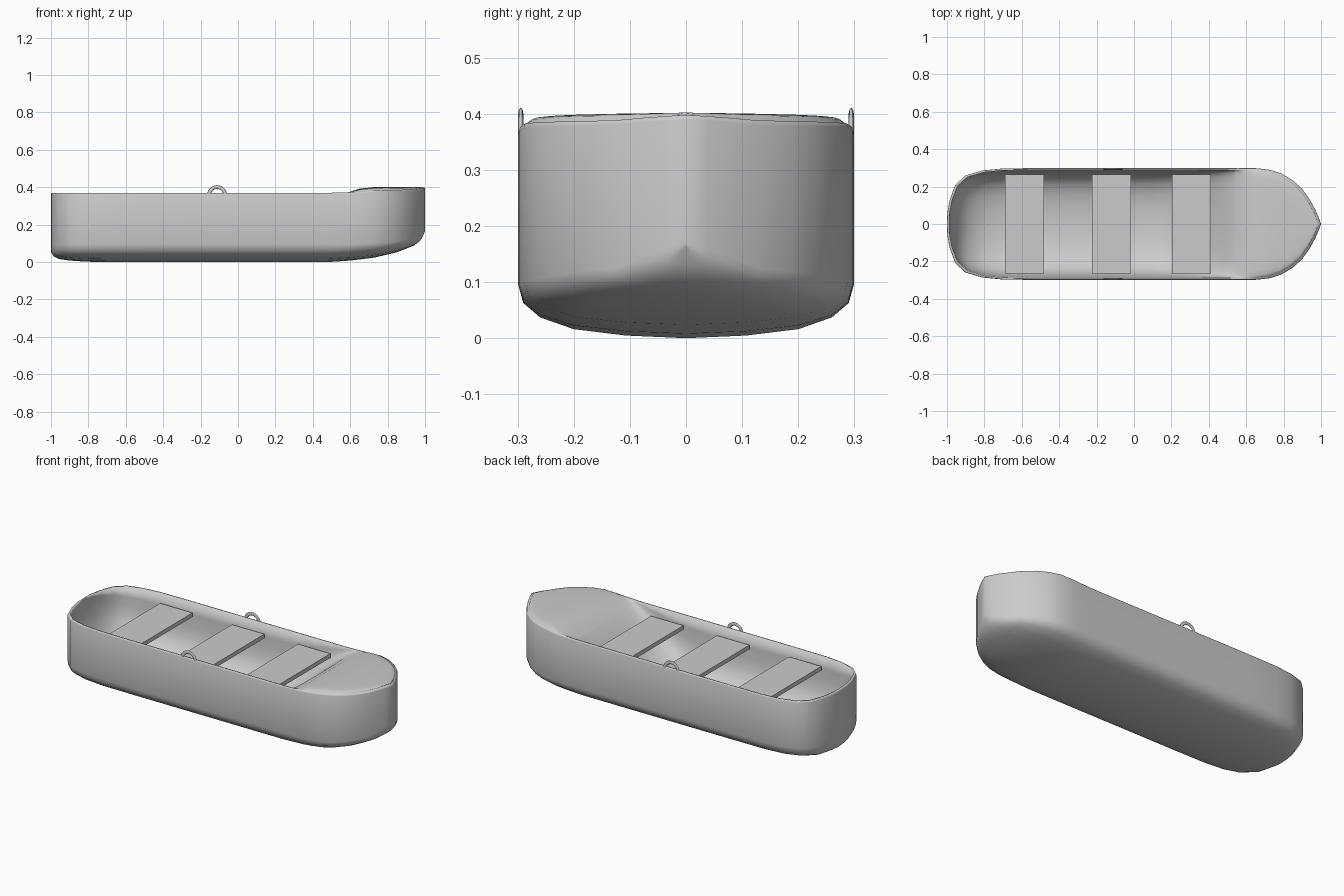
import bpy, bmesh, math

if "Cube" in bpy.data.objects:
    bpy.data.objects.remove(bpy.data.objects["Cube"])

def interp(keys, x):
    for (x0, v0), (x1, v1) in zip(keys, keys[1:]):
        if x <= x1:
            return v0 + (v1 - v0) * max(0, (x - x0) / (x1 - x0))
    return keys[-1][1]

def smooth(angle):
    bpy.ops.object.shade_smooth_by_angle(angle=math.radians(angle))

def finish(bm, name):
    bmesh.ops.recalc_face_normals(bm, faces=bm.faces)
    me = bpy.data.meshes.new(name)
    bm.to_mesh(me)
    bm.free()
    ob = bpy.data.objects.new(name, me)
    bpy.context.collection.objects.link(ob)
    bpy.ops.object.select_all(action='DESELECT')
    ob.select_set(True)
    bpy.context.view_layer.objects.active = ob
    smooth(180)
    return ob

# Hull lines along the length: half width, keel, chine, rim and inner floor heights
width = [(-1, 0), (-.998, .06), (-.985, .13), (-.955, .21), (-.9, .26), (-.81, .286), (-.7, .297),
         (-.5, .299), (.55, .299), (.66, .298), (.73, .289), (.79, .269), (.85, .233), (.9, .187),
         (.94, .13), (.97, .075), (.985, .04), (1, 0)]
keel = [(-1, .065), (-.998, .05), (-.985, .03), (-.955, .016), (-.9, .008), (-.81, .002), (-.7, 0),
        (.48, 0), (.6, .008), (.73, .024), (.85, .052), (.94, .088), (.97, .11), (.985, .13), (1, .165)]
chine = [(-1, .095), (.6, .095), (.8, .105), (.94, .125), (1, .17)]
rim = [(-1, .37), (.5, .37), (.6, .373), (.66, .377), (.73, .383), (.94, .388), (1, .398)]
floor = [(-1, .365), (-.998, .33), (-.985, .25), (-.955, .165), (-.9, .1), (-.81, .055), (-.7, .036),
         (-.5, .03), (.1, .033), (.2, .06), (.3, .125), (.4, .215), (.48, .29), (.54, .34), (.6, .374),
         (.66, .393), (.73, .4), (1, .402)]
stations = sorted({k[0] for k in width + keel + floor} | {-.2})

# Cross-sections as (fraction of half width, fraction of height)
outer = [(0, 0), (.36, .05), (.67, .17), (.87, .39), (.97, .66), (1, 1)]
inner = [(1, 1), (.992, .78), (.98, .58), (.95, .39), (.87, .24), (.74, .13), (.52, .05), (.26, .012), (0, 0)]

bm = bmesh.new()
rings = []
for x in stations:
    w, k, c, r, f = (interp(t, x) for t in (width, keel, chine, rim, floor))
    half = [(x, w * s, k + (c - k) * h) for s, h in outer]
    half += [(x, w, r - .008), (x * .998, w * .99, r)]
    half += [(x * .987, w * .967 * s, f + (r - f) * h) for s, h in inner]
    loop = half + [(a, -b, z) for a, b, z in half[-2:0:-1]]
    rings.append([bm.verts.new(p) for p in loop])
for a, b in zip(rings, rings[1:]):
    n = len(a)
    for i in range(n):
        bm.faces.new((a[i], a[(i + 1) % n], b[(i + 1) % n], b[i]))
bmesh.ops.remove_doubles(bm, verts=bm.verts, dist=.0005)
finish(bm, "hull")

# Three bench seats
for i, x in enumerate((-.585, -.12, .307)):
    bpy.ops.mesh.primitive_cube_add(size=1, location=(x, 0, .308))
    seat = bpy.context.object
    seat.name = f"seat_{i + 1}"
    seat.scale = (.21, .53, .024)

# Oar loops on both rims: upper half of a flattened torus
for side, y in (("right", -.2945), ("left", .2945)):
    bpy.ops.mesh.primitive_torus_add(major_segments=24, minor_segments=8, major_radius=.043,
                                     minor_radius=.010, location=(-.112, y, .358),
                                     rotation=(math.pi / 2, 0, 0))
    ring = bpy.context.object
    ring.name = f"oar_loop_{side}"
    ring.scale = (1, 1, .45)
    bm = bmesh.new()
    bm.from_mesh(ring.data)
    cut = bmesh.ops.bisect_plane(bm, geom=bm.verts[:] + bm.edges[:] + bm.faces[:],
                                 plane_co=(0, 0, 0), plane_no=(0, 1, 0), clear_inner=True)
    bmesh.ops.holes_fill(bm, edges=[e for e in cut["geom_cut"] if isinstance(e, bmesh.types.BMEdge)])
    bm.to_mesh(ring.data)
    bm.free()
    smooth(50)
